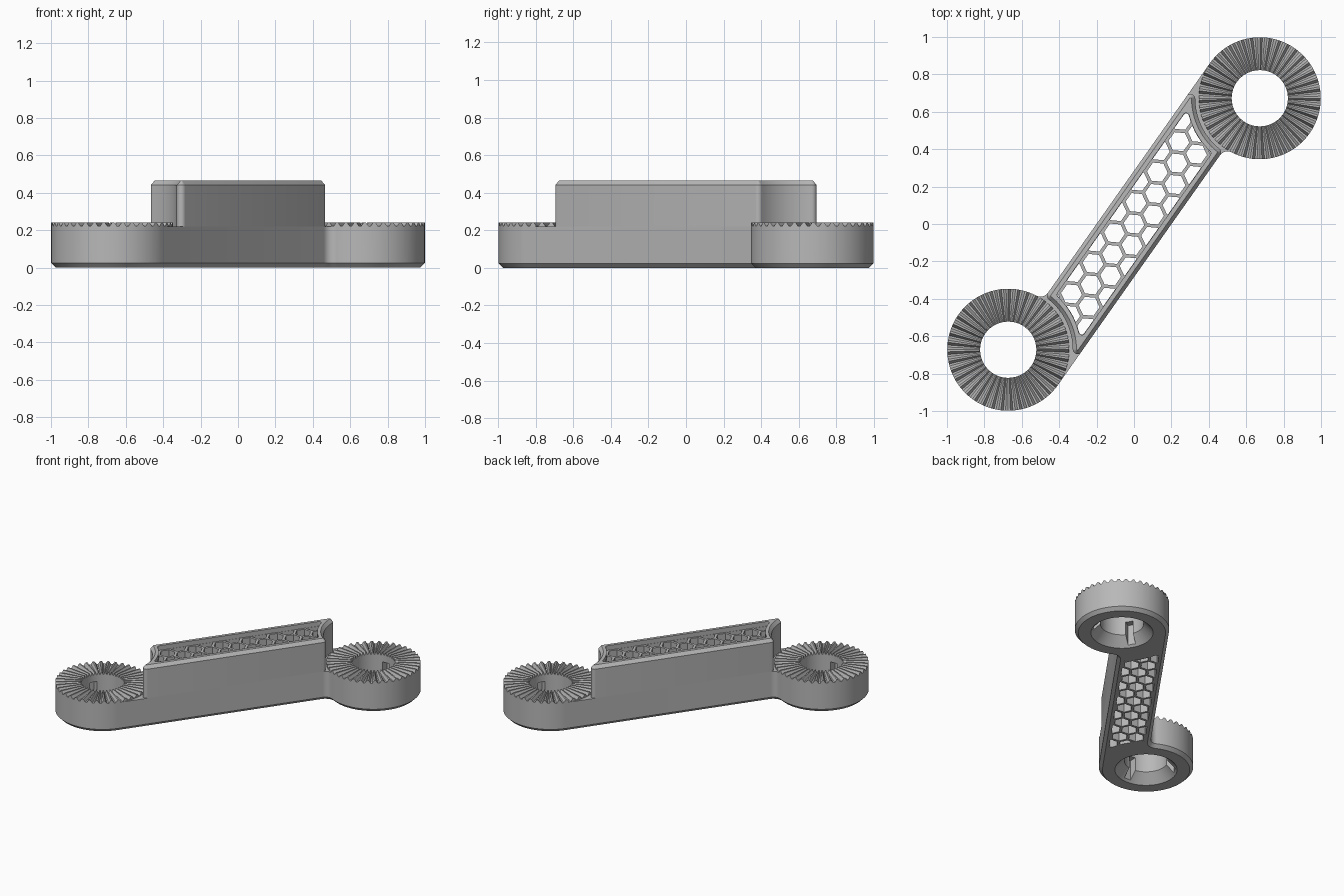
import bpy, bmesh, math
from mathutils import Vector

cube = bpy.data.objects.get("Cube")
if cube:
    bpy.data.objects.remove(cube, do_unlink=True)

grey = bpy.data.materials.new("plain grey")
grey.use_nodes = True
grey.diffuse_color = (0.48, 0.48, 0.48, 1)
grey.node_tree.nodes["Principled BSDF"].inputs["Base Color"].default_value = (0.48, 0.48, 0.48, 1)

# Arm frame: u runs along the arm, v across it
ANGLE = math.radians(54.8)
U = Vector((math.cos(ANGLE), math.sin(ANGLE)))
V = Vector((math.sin(ANGLE), -math.cos(ANGLE)))
RING_U, RING_V = -0.937, -0.162
RING_R, HOLE_R, WIDTH = 0.326, 0.15, 0.164
LOW_Z, TOP_Z, CHAMFER = 0.22, 0.465, 0.024
TEETH = 40


def arc(cu, cv, r, a, b, n):
    """Points on a circle from angle a to angle b in radians."""
    return [(cu + r * math.cos(a + (b - a) * i / n),
             cv + r * math.sin(a + (b - a) * i / n)) for i in range(n + 1)]


def both_ends(half):
    return half + [(-u, -v) for u, v in half]


def finish(name, bm):
    bmesh.ops.recalc_face_normals(bm, faces=bm.faces)
    mesh = bpy.data.meshes.new(name)
    bm.to_mesh(mesh)
    bm.free()
    obj = bpy.data.objects.new(name, mesh)
    bpy.context.collection.objects.link(obj)
    mesh.materials.append(grey)
    return obj


def add_loft(bm, layers):
    """Stack outlines given as (points, z) into a closed solid."""
    loops = [[bm.verts.new((*(U * u + V * v), z)) for u, v in pts] for pts, z in layers]
    n = len(loops[0])
    for a, b in zip(loops, loops[1:]):
        for i in range(n):
            j = (i + 1) % n
            bm.faces.new((a[i], a[j], b[j], b[i]))
    bm.faces.new(loops[0][::-1])
    bm.faces.new(loops[-1])


def loft(name, layers):
    bm = bmesh.new()
    add_loft(bm, layers)
    return finish(name, bm)


def boolean(obj, cutter, operation="DIFFERENCE"):
    mod = obj.modifiers.new("cut", "BOOLEAN")
    mod.operation, mod.solver, mod.object = operation, "EXACT", cutter
    bpy.context.view_layer.objects.active = obj
    bpy.ops.object.modifier_apply(modifier=mod.name)


def arm_outline(inset):
    """Lower arm: tangent to one side of each ring, filleted into the other."""
    fillet, seat = 0.05, 0.30
    fv = -WIDTH - fillet
    reach = RING_R + fillet
    fu = RING_U + math.sqrt(reach ** 2 - (fv - RING_V) ** 2)
    turn = math.atan2(fv - RING_V, fu - RING_U)
    half = [(RING_U, WIDTH - inset)]
    half += arc(RING_U, RING_V, seat, math.pi / 2, turn, 32)
    half += arc(fu, fv, fillet + inset, math.pi + turn, math.pi / 2, 8)
    return both_ends(half)


def block_outline(width, radius, rounding):
    """Raised block: concave ends around the rings, rounded corners."""
    w, r = width - rounding, radius + rounding
    turns = [math.asin((v - RING_V) / r) for v in (w, -w)]
    corners = [(RING_U + r * math.cos(t), v) for t, v in zip(turns, (w, -w))]
    half = arc(*corners[0], rounding, math.pi / 2, math.pi + turns[0], 8)
    half += arc(RING_U, RING_V, radius, turns[0], turns[1], 24)[1:-1]
    half += arc(*corners[1], rounding, math.pi + turns[1], 1.5 * math.pi, 8)
    return both_ends(half)


# Lower arm and raised block
arm = loft("arm", [(arm_outline(CHAMFER), 0), (arm_outline(0), CHAMFER), (arm_outline(0), LOW_Z)])
side = block_outline(WIDTH, 0.345, 0.025)
rim = block_outline(WIDTH - 0.02, 0.365, 0.005)
block = loft("raised_block", [(side, LOW_Z), (side, TOP_Z - CHAMFER), (rim, TOP_Z)])

# Honeycomb holes, trimmed to the pocket inside the rim
pitch, hole = 0.115, 0.056
bm = bmesh.new()
for k in range(-8, 9):
    for m in range(-2, 3):
        cv = (m + 0.5 * (k % 2)) * pitch
        hexagon = arc(k * pitch * math.cos(math.pi / 6), cv, hole, 0, 5 * math.pi / 3, 5)
        add_loft(bm, [(hexagon, -0.1), (hexagon, 0.6)])
hexes = finish("honeycomb_cutter", bm)
trim_line = block_outline(0.119, 0.39, 0.015)
trim = loft("trim_cutter", [(trim_line, -0.05), (trim_line, 0.5)])
boolean(hexes, trim, "INTERSECT")
recess_line = block_outline(0.121, 0.388, 0.017)
recess = loft("recess_cutter", [(recess_line, 0.43), (recess_line, 0.55)])
boolean(arm, hexes)
boolean(block, hexes)
boolean(block, recess)
cutters = [hexes, trim, recess]


def toothed_ring(name, sign):
    """Revolved ring with radial teeth on top and a countersunk bore."""
    centre = (U * RING_U + V * RING_V) * sign
    bm = bmesh.new()
    loops = []
    for i in range(TEETH * 4):
        tooth, step = divmod(i, 4)
        a = 2 * math.pi * (tooth + (0, 0.22, 0.5, 0.72)[step]) / TEETH
        top = 0.242 if step < 2 else 0.222
        profile = [(0.215, 0), (0.302, 0), (RING_R, CHAMFER), (RING_R, top),
                   (HOLE_R, top), (HOLE_R, 0.07)]
        loops.append([bm.verts.new((centre.x + r * math.cos(a), centre.y + r * math.sin(a), z))
                      for r, z in profile])
    for i, a in enumerate(loops):
        b = loops[(i + 1) % len(loops)]
        for j in range(len(a)):
            k = (j + 1) % len(a)
            bm.faces.new((a[j], b[j], b[k], a[k]))
    ring = finish(name, bm)
    # Three blind key slots opening downward
    bm = bmesh.new()
    for n in range(3):
        a = math.radians(30 + 120 * n) + (math.pi if sign < 0 else 0)
        out = Vector((math.cos(a), math.sin(a)))
        across = Vector((-out.y, out.x)) * 0.027
        pts = [centre + out * r + across * s for r, s in ((0.1, -1), (0.2, -1), (0.2, 1), (0.1, 1))]
        add_loft(bm, [([(p.dot(U), p.dot(V)) for p in pts], z) for z in (-0.05, 0.17)])
    slots = finish("slot_cutter", bm)
    boolean(ring, slots)
    cutters.append(slots)
    return ring


parts = [arm, block, toothed_ring("front_toothed_ring", 1), toothed_ring("back_toothed_ring", -1)]

for cutter in cutters:
    bpy.data.objects.remove(cutter, do_unlink=True)

bpy.ops.object.select_all(action="DESELECT")
for part in parts:
    part.select_set(True)
bpy.context.view_layer.objects.active = arm
bpy.ops.object.shade_smooth_by_angle(angle=math.radians(25))
